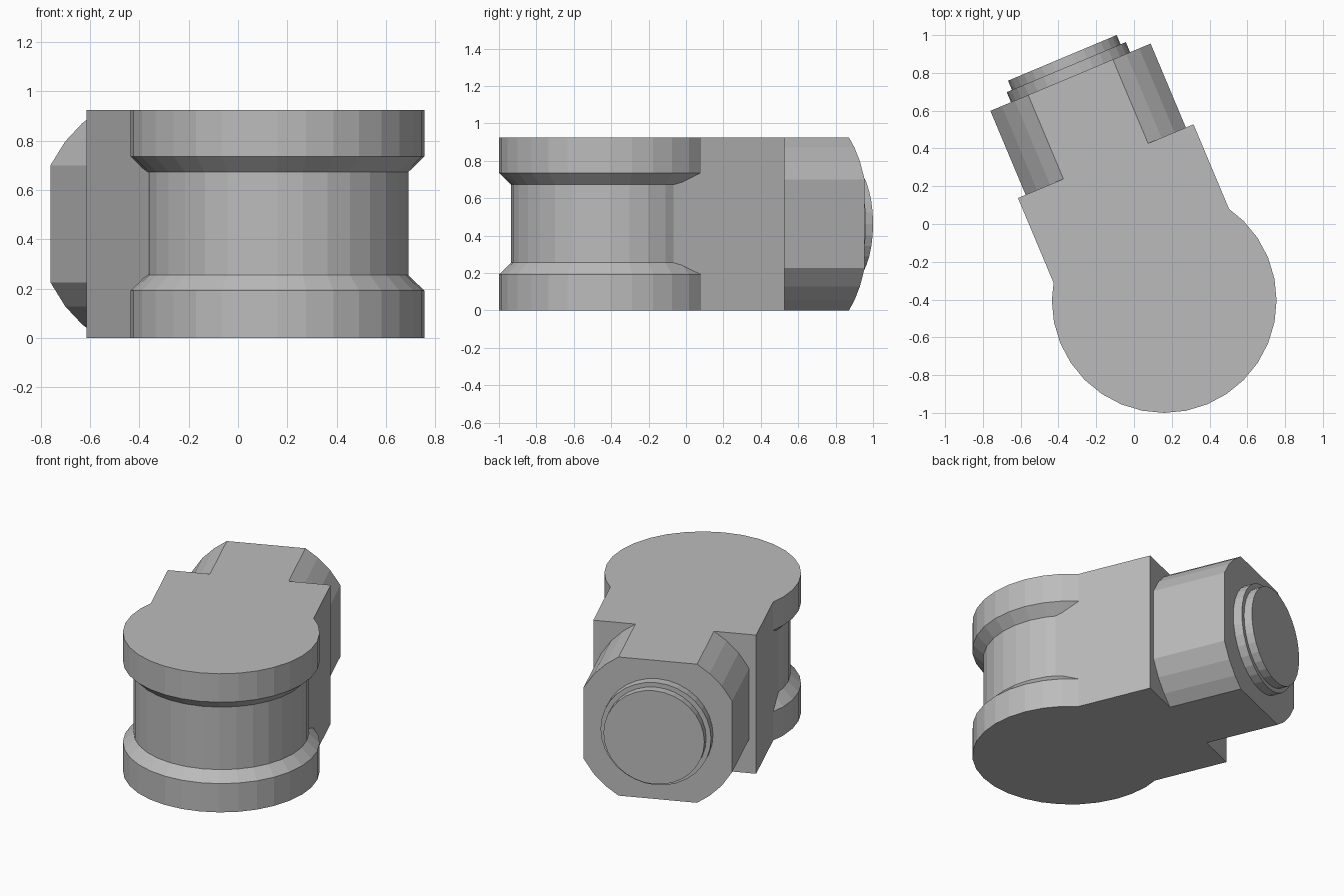
import bpy, bmesh, math
from mathutils import Matrix, Vector

if "Cube" in bpy.data.objects:
    bpy.data.objects.remove(bpy.data.objects["Cube"])

H = 0.925                       # overall height
CX, CY = 0.16, -0.405           # centre of the grooved drum
ANGLE = math.atan2(0.387, 0.922)
# local frame: x across the arm, y along the arm, origin at the drum centre
FRAME = Matrix.Translation((CX, CY, 0)) @ Matrix.Rotation(ANGLE, 4, 'Z')

grey = bpy.data.materials.new("plain_grey")
grey.diffuse_color = (0.5, 0.5, 0.5, 1)
grey.use_nodes = True
grey.node_tree.nodes["Principled BSDF"].inputs["Base Color"].default_value = grey.diffuse_color


def make_object(name, bm):
    bmesh.ops.recalc_face_normals(bm, faces=bm.faces[:])
    mesh = bpy.data.meshes.new(name)
    bm.to_mesh(mesh)
    bm.free()
    mesh.materials.append(grey)
    obj = bpy.data.objects.new(name, mesh)
    bpy.context.collection.objects.link(obj)
    return obj


def loft(name, rings, matrix):
    """Skin a stack of equal-length rings and close both ends."""
    bm = bmesh.new()
    loops = [[bm.verts.new(matrix @ Vector(p)) for p in ring] for ring in rings]
    n = len(loops[0])
    for a, b in zip(loops, loops[1:]):
        for i in range(n):
            j = (i + 1) % n
            bm.faces.new((a[i], a[j], b[j], b[i]))
    bm.faces.new(loops[0])
    bm.faces.new(loops[-1])
    return make_object(name, bm)


def circle(r, z, n=32):
    return [(r * math.cos(2 * math.pi * i / n), r * math.sin(2 * math.pi * i / n), z)
            for i in range(n)]


def along_arm(outline, y0, y1):
    """Two copies of an x/z outline, placed at y0 and y1 on the arm."""
    return [[(x, y, z + H / 2) for x, z in outline] for y in (y0, y1)]


# Grooved drum
profile = [(0.595, 0), (0.595, 0.192), (0.53, 0.255),
           (0.53, 0.672), (0.595, 0.735), (0.595, H)]
body = loft("grooved_body", [circle(r, z) for r, z in profile],
            Matrix.Translation((CX, CY, 0)))

# Square arm
w, h = 0.504, H / 2
arm = loft("arm", along_arm([(-w, -h), (w, -h), (w, h), (-w, h)], 0, 0.80), FRAME)

# Collar: square with rounded corners
corner = [(0.46, 0.237), (0.395, 0.334), (0.32, 0.408), (0.243, h)]
outline = (corner + [(-x, z) for x, z in reversed(corner)]
           + [(-x, -z) for x, z in corner] + [(x, -z) for x, z in reversed(corner)])
collar = loft("collar", along_arm(outline, 0.6, 1.282), FRAME)

# Join drum, arm and collar into one solid
for part in (arm, collar):
    mod = body.modifiers.new("join_" + part.name, 'BOOLEAN')
    mod.operation = 'UNION'
    mod.solver = 'EXACT'
    mod.object = part
bpy.context.view_layer.update()
graph = bpy.context.evaluated_depsgraph_get()
joined = bpy.data.meshes.new_from_object(body.evaluated_get(graph))
body.modifiers.clear()
body.data = joined
for part in (arm, collar):
    bpy.data.objects.remove(part)

# Stepped round boss on the collar's end
steps = [(0.342, 1.25), (0.342, 1.34), (0.312, 1.34), (0.312, 1.393)]
along_y = FRAME @ Matrix.Translation((0, 0, h)) @ Matrix.Rotation(-math.pi / 2, 4, 'X')
loft("end_boss", [circle(r, y) for r, y in steps], along_y)
